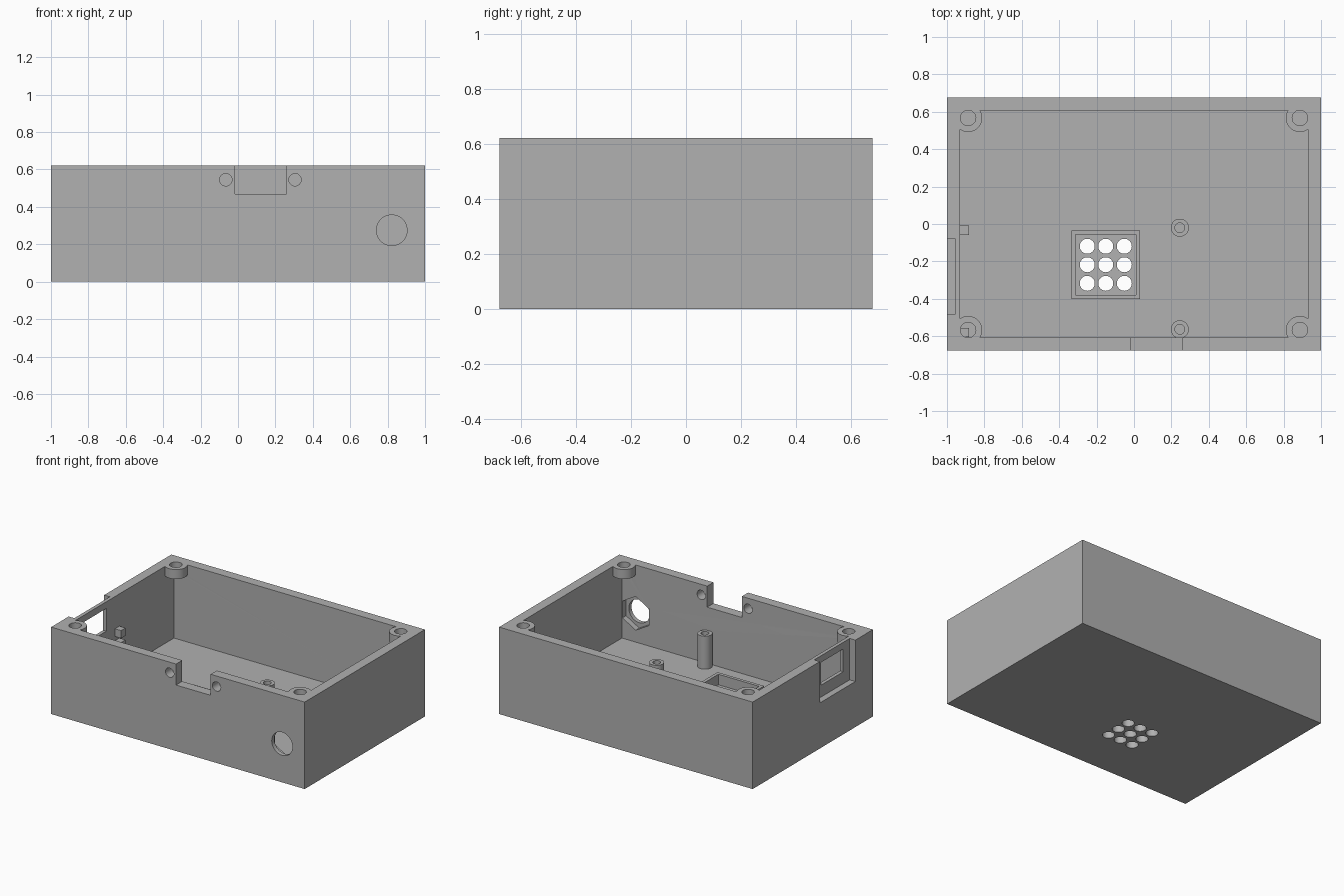
import bpy
import bmesh
from math import radians
from mathutils import Matrix, Vector

default = bpy.data.objects.get("Cube")
if default:
    bpy.data.objects.remove(default, do_unlink=True)

grey = bpy.data.materials.new("plain grey")
grey.use_nodes = True
GREY = (0.44, 0.44, 0.44, 1)
grey.diffuse_color = GREY
grey.node_tree.nodes["Principled BSDF"].inputs["Base Color"].default_value = GREY

W, D, H = 1.0, 0.677, 0.62      # half width, half depth, height
WALL, FLOOR = 0.07, 0.07
IX, IY = W - WALL, D - WALL     # inner half sizes
OVER = 0.05                     # cutter overshoot


def make(name, bm):
    mesh = bpy.data.meshes.new(name)
    bmesh.ops.recalc_face_normals(bm, faces=bm.faces)
    bm.to_mesh(mesh)
    bm.free()
    mesh.materials.append(grey)
    obj = bpy.data.objects.new(name, mesh)
    bpy.context.collection.objects.link(obj)
    return obj


def box(name, x, y, z):
    """Box from three (low, high) ranges."""
    lo, hi = Vector((x[0], y[0], z[0])), Vector((x[1], y[1], z[1]))
    bm = bmesh.new()
    size = Matrix.Diagonal((*(hi - lo), 1))
    bmesh.ops.create_cube(bm, size=1, matrix=Matrix.Translation((lo + hi) / 2) @ size)
    return make(name, bm)


def rod(name, axis, a, b, r, span, sides=48):
    """Cylinder along z at (x, y) or along y at (x, z)."""
    mid, length = sum(span) / 2, span[1] - span[0]
    if axis == "z":
        m = Matrix.Translation((a, b, mid))
    else:
        m = Matrix.Translation((a, mid, b)) @ Matrix.Rotation(radians(90), 4, "X")
    bm = bmesh.new()
    bmesh.ops.create_cone(bm, cap_ends=True, segments=sides, radius1=r, radius2=r,
                          depth=length, matrix=m)
    return make(name, bm)


def combine(target, tool, operation):
    """Apply one boolean and remove the tool."""
    mod = target.modifiers.new("bool", "BOOLEAN")
    mod.operation, mod.solver, mod.object = operation, "EXACT", tool
    bpy.context.view_layer.update()
    graph = bpy.context.evaluated_depsgraph_get()
    mesh = bpy.data.meshes.new_from_object(target.evaluated_get(graph))
    target.modifiers.clear()
    target.data = mesh
    bpy.data.objects.remove(tool, do_unlink=True)


# Open tray
case = box("enclosure_case", (-W, W), (-D, D), (0, H))


def cut(tool):
    combine(case, tool, "DIFFERENCE")


def add(tool):
    combine(case, tool, "UNION")


cut(box("cavity", (-IX, IX), (-IY, IY), (FLOOR, H + OVER)))

# Lid screw bosses in the four corners
for sx in (-1, 1):
    for sy in (-1, 1):
        x, y = sx * 0.887, sy * 0.567
        add(rod("corner_boss", "z", x, y, 0.075, (H - 0.068, H)))
        cut(rod("boss_hole", "z", x, y, 0.041, (H - 0.071, H + OVER)))

# Front wall: connector notch, its two screw holes, round port with nut pocket
FRONT = (-D - OVER, -IY + OVER)
cut(box("connector_notch", (-0.015, 0.258), FRONT, (0.47, H + OVER)))
for x in (-0.065, 0.305):
    cut(rod("connector_screw_hole", "y", x, 0.545, 0.033, FRONT))
cut(rod("round_port", "y", 0.822, 0.275, 0.082, FRONT))
pocket = rod("nut_pocket", "y", 0, 0, 0.12, (-IY - 0.04, -IY + 0.03), 6)
points = [v.co for v in pocket.data.vertices]
if max(p.z for p in points) < 0.119:      # keep a corner of the hexagon upward
    pocket.data.transform(Matrix.Rotation(radians(30), 4, "Y"))
pocket.data.transform(Matrix.Translation((0.822, 0, 0.275)))
cut(pocket)

# Side wall: outer recess open at the rim, with a window through it
cut(box("side_recess", (-W - OVER, -0.955), (-0.48, -0.08), (0.325, H + OVER)))
cut(box("side_window", (-W - OVER, -IX + 0.02), (-0.407, -0.155), (0.41, 0.572)))

# Pegs that hold the board edge on the side wall
for y in (-0.58, -0.033):
    for z in ((0.25, 0.305), (0.335, 0.39)):
        add(box("board_peg", (-IX - 0.01, -0.882), (y - 0.025, y + 0.025), z))

# Board standoffs on the floor
for y in (-0.02, -0.563):
    add(rod("standoff", "z", 0.245, y, 0.048, (FLOOR - 0.02, 0.305), 40))
    cut(rod("standoff_hole", "z", 0.245, y, 0.026, (0.1, 0.4), 32))

# Raised square frame around a grid of floor vents
CX, CY = -0.151, -0.218
add(box("vent_frame", (CX - 0.184, CX + 0.184), (CY - 0.184, CY + 0.184),
        (FLOOR - 0.02, 0.145)))
cut(box("frame_opening", (CX - 0.161, CX + 0.161), (CY - 0.161, CY + 0.161),
        (FLOOR, 0.2)))
for i in (-1, 0, 1):
    for j in (-1, 0, 1):
        cut(rod("vent", "z", CX + i * 0.099, CY + j * 0.099, 0.04,
                (-OVER, FLOOR + 0.03), 40))

# Smooth round walls, crisp edges
bpy.ops.object.select_all(action="DESELECT")
case.select_set(True)
bpy.context.view_layer.objects.active = case
bpy.ops.object.shade_smooth_by_angle(angle=radians(25))
